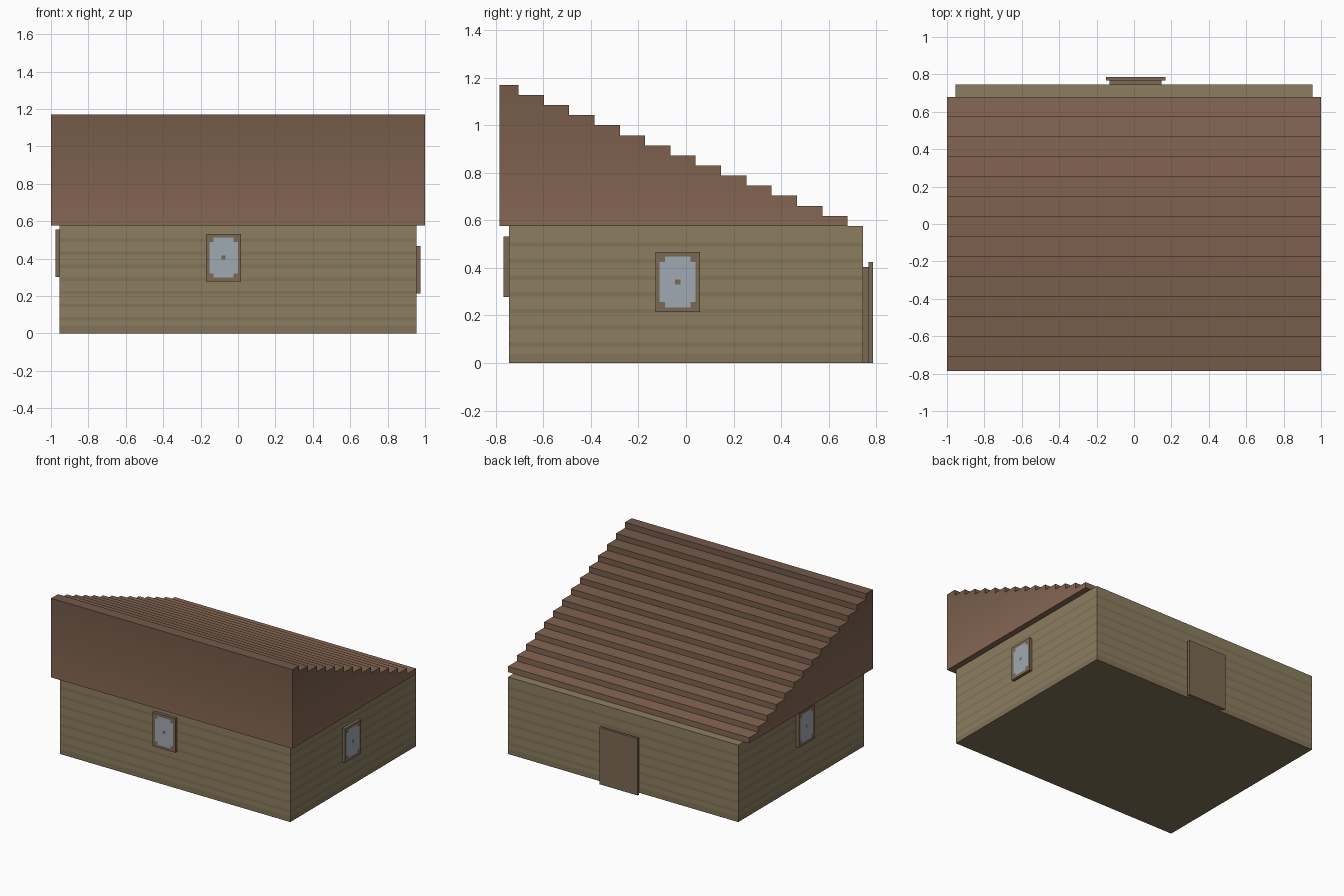
import bpy, bmesh
from mathutils import Matrix, Vector

if "Cube" in bpy.data.objects:
    bpy.data.objects.remove(bpy.data.objects["Cube"])


def lin(c):
    c /= 255
    return c / 12.92 if c <= 0.04045 else ((c + 0.055) / 1.055) ** 2.4


def material(name, rgb):
    m = bpy.data.materials.new(name)
    m.diffuse_color = (*[lin(c) for c in rgb], 1)
    m.use_nodes = True
    m.node_tree.nodes["Principled BSDF"].inputs["Base Color"].default_value = m.diffuse_color
    return m


def build(name, quads, mats, matrix=Matrix()):
    """Mesh object from (four corners, material index) pairs."""
    bm = bmesh.new()
    for pts, mi in quads:
        f = bm.faces.new([bm.verts.new(matrix @ Vector(p)) for p in pts])
        f.material_index = mi
    bmesh.ops.remove_doubles(bm, verts=bm.verts, dist=1e-5)
    bmesh.ops.recalc_face_normals(bm, faces=bm.faces)
    me = bpy.data.meshes.new(name)
    bm.to_mesh(me)
    bm.free()
    for m in mats:
        me.materials.append(m)
    ob = bpy.data.objects.new(name, me)
    bpy.context.collection.objects.link(ob)
    return ob


def flat(x0, x1, y0, y1, z):
    return [(x0, y0, z), (x1, y0, z), (x1, y1, z), (x0, y1, z)]


def ring(x0, x1, y0, y1, z0, z1):
    """Four upright sides of a box."""
    c = [(x0, y0), (x1, y0), (x1, y1), (x0, y1)]
    return [[(*c[i], z0), (*c[(i + 1) % 4], z0), (*c[(i + 1) % 4], z1), (*c[i], z1)]
            for i in range(4)]


def box(name, x0, x1, y0, y1, z0, z1, mat):
    quads = ring(x0, x1, y0, y1, z0, z1) + [flat(x0, x1, y0, y1, z) for z in (z0, z1)]
    return build(name, [(q, 0) for q in quads], [mat])


plank = material("plank", (140, 126, 96))
seam = material("plank_seam", (129, 115, 87))
trim = material("trim", (122, 106, 83))
glass = material("glass", (160, 170, 178))

# Walls: planks separated by darker seams
WX, WY, WZ = 0.955, 0.745, 0.577
levels = [0, 0.04]
for k in range(1, 8):
    levels += [0.07 * k, 0.07 * k + 0.018]
levels.append(WZ)
quads = [(flat(-WX, WX, -WY, WY, 0), 1), (flat(-WX, WX, -WY, WY, WZ), 0)]
for i, (a, b) in enumerate(zip(levels, levels[1:])):
    quads += [(q, (i + 1) % 2) for q in ring(-WX, WX, -WY, WY, a, b)]
build("walls", quads, [plank, seam])

# Stepped lean-to roof, one shade per layer
N, RY, BACK, DY, TOP = 14, -0.785, 0.68, 0.1065, 1.17
DZ = (TOP - WZ) / N
quads, shades = [(flat(-1, 1, RY, BACK, WZ), 0)], []
for i in range(N):
    end, z = BACK - i * DY, WZ + i * DZ
    nxt = end - DY if i < N - 1 else RY
    quads += [(q, i) for q in ring(-1, 1, RY, end, z, z + DZ)]
    quads.append((flat(-1, 1, nxt, end, z + DZ), i))
    t = i / (N - 1)
    shades.append(material(f"roof_shade_{i}", [a + (b - a) * t for a, b in
                                               zip((135, 103, 83), (115, 90, 72))]))
build("stepped_roof", quads, shades)


# Windows: shallow box whose outer face has notched glass with a centre stud
def window(name, matrix):
    w, h, d = 0.094, 0.127, 0.022
    us = [-w, -0.076, -0.054, -0.011, 0.011, 0.054, 0.076, w]
    vs = [-h, -0.107, -0.085, -0.011, 0.011, 0.085, 0.107, h]
    quads = [(q, 0) for q in ring(-w, w, -d, 0, -h, h)
             if any(p[1] != -d for p in q)]
    quads += [(flat(-w, w, -d, 0, z), 0) for z in (-h, h)]
    quads.append(([(-w, 0, -h), (w, 0, -h), (w, 0, h), (-w, 0, h)], 0))
    for i in range(7):
        for j in range(7):
            pane = 0 < i < 6 and 0 < j < 6
            notch = (i in (1, 5) and j in (1, 5)) or (i == 3 and j == 3)
            quads.append(([(us[i], -d, vs[j]), (us[i + 1], -d, vs[j]),
                           (us[i + 1], -d, vs[j + 1]), (us[i], -d, vs[j + 1])],
                          int(pane and not notch)))
    build(name, quads, [trim, glass], matrix)


def turn(deg, loc):
    return Matrix.Translation(loc) @ Matrix.Rotation(deg * 0.0174532925, 4, 'Z')


window("front_window", turn(0, (-0.077, -WY, 0.405)))
window("right_window", turn(90, (WX, -0.035, 0.341)))
window("left_window", turn(-90, (-WX, -0.035, 0.428)))

# Back door: frame block with a larger leaf in front
box("door_frame", -0.13, 0.148, WY, 0.768, 0, 0.405, trim)
box("door_leaf", -0.15, 0.168, 0.768, 0.787, 0, 0.425, trim)
